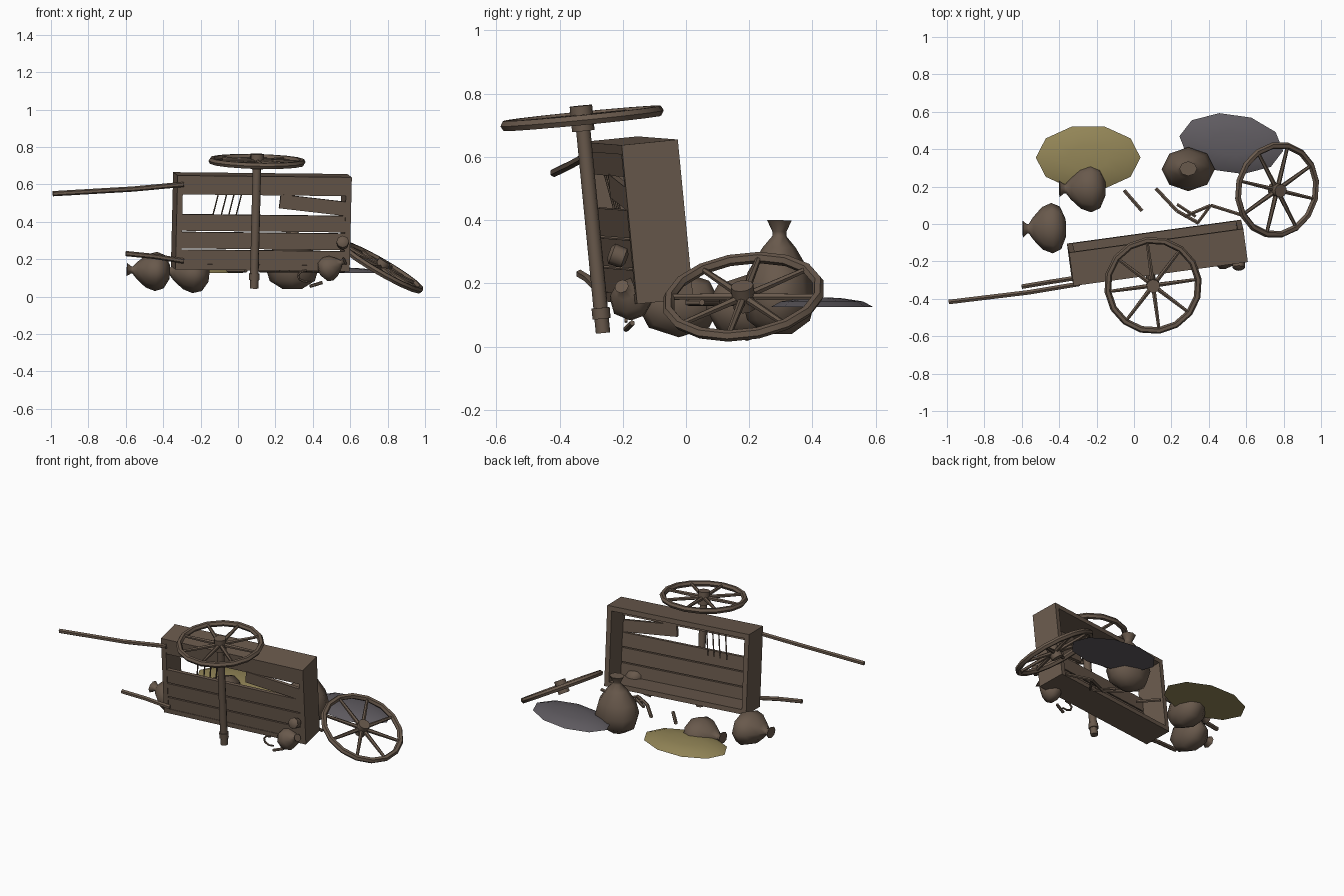
import bpy, bmesh
from math import radians, sin, cos, pi
from mathutils import Matrix, Vector

if "Cube" in bpy.data.objects:
    bpy.data.objects.remove(bpy.data.objects["Cube"])


def material(name, rgb):
    m = bpy.data.materials.new(name)
    m.use_nodes = True
    m.diffuse_color = (*rgb, 1)
    bsdf = m.node_tree.nodes["Principled BSDF"]
    bsdf.inputs["Base Color"].default_value = (*rgb, 1)
    bsdf.inputs["Roughness"].default_value = 0.9
    return m


BROWN = material("weathered brown", (0.14, 0.1, 0.072))
STRAW = material("straw yellow", (0.29, 0.235, 0.095))
GREY = material("ash grey", (0.115, 0.105, 0.118))
I = Matrix.Identity(4)


def finish(name, bm, mat=BROWN, matrix=I, smooth=True):
    bmesh.ops.recalc_face_normals(bm, faces=bm.faces)
    mesh = bpy.data.meshes.new(name)
    bm.to_mesh(mesh)
    bm.free()
    mesh.materials.append(mat)
    ob = bpy.data.objects.new(name, mesh)
    bpy.context.collection.objects.link(ob)
    ob.matrix_world = matrix
    if smooth:
        bpy.ops.object.select_all(action="DESELECT")
        ob.select_set(True)
        bpy.context.view_layer.objects.active = ob
        bpy.ops.object.shade_smooth_by_angle(angle=radians(50))
    return ob


def box(name, size, loc, frame=I, turn=0):
    bm = bmesh.new()
    bmesh.ops.create_cube(bm, size=1, matrix=Matrix.Diagonal((*size, 1)))
    local = Matrix.Translation(loc) @ Matrix.Rotation(turn, 4, "Y")
    return finish(name, bm, matrix=frame @ local, smooth=False)


def add_rod(bm, a, b, r0, r1, sides=8):
    a, b = Vector(a), Vector(b)
    m = Matrix.Translation((a + b) / 2) @ (b - a).to_track_quat("Z", "Y").to_matrix().to_4x4()
    bmesh.ops.create_cone(bm, cap_ends=True, segments=sides, radius1=r0,
                          radius2=r1, depth=(b - a).length, matrix=m)


def rods(name, pairs, r, frame=I, sides=6):
    bm = bmesh.new()
    for a, b in pairs:
        add_rod(bm, a, b, r, r, sides)
    return finish(name, bm, matrix=frame)


def path(name, points, r, frame=I):
    return rods(name, list(zip(points, points[1:])), r, frame)


def lathe(name, profile, matrix, sides=8, mat=BROWN):
    bm = bmesh.new()
    rings = [[bm.verts.new((r * cos(2 * pi * i / sides), r * sin(2 * pi * i / sides), z))
              for i in range(sides)] for r, z in profile]
    for lo, hi in zip(rings, rings[1:]):
        for i in range(sides):
            j = (i + 1) % sides
            bm.faces.new((lo[i], lo[j], hi[j], hi[i]))
    bm.faces.new(rings[0])
    bm.faces.new(rings[-1])
    return finish(name, bm, mat, matrix)


def wheel(name, radius, matrix):
    bm = bmesh.new()
    # rim: square-ish ring swept round the hub
    n, k, t = 16, 6, 0.018
    ring = [[bm.verts.new(((radius - t + t * cos(2 * pi * j / k)) * cos(2 * pi * i / n),
                           (radius - t + t * cos(2 * pi * j / k)) * sin(2 * pi * i / n),
                           t * sin(2 * pi * j / k))) for j in range(k)] for i in range(n)]
    for i in range(n):
        for j in range(k):
            a, b = ring[i], ring[(i + 1) % n]
            bm.faces.new((a[j], b[j], b[(j + 1) % k], a[(j + 1) % k]))
    # hub and spokes
    add_rod(bm, (0, 0, -0.04), (0, 0, 0.04), 0.036, 0.036, 10)
    for i in range(8):
        d = Vector((cos(i * pi / 4), sin(i * pi / 4), 0))
        add_rod(bm, d * 0.02, d * (radius - t), 0.013, 0.009, 6)
    return finish(name, bm, matrix=matrix)


# cart box lying on its side: local z is the cart's width, floor faces the front
CART = (Matrix.Translation((0.125, -0.154, 0.40)) @ Matrix.Rotation(radians(7.8), 4, "Z")
        @ Matrix.Rotation(radians(0.6), 4, "Y") @ Matrix.Rotation(radians(5.7), 4, "X"))
L, D, H, T = 0.94, 0.18, 0.505, 0.03
for side, label in ((1, "upper"), (-1, "lower")):
    box(label + "_side_board", (L, D, T), (0, 0, side * (H - T) / 2), CART)
for side, label in ((1, "tail"), (-1, "head")):
    box(label + "_board", (T, D, H - 2 * T), (side * (L - T) / 2, 0, 0), CART)
for i, z in enumerate((0.195, 0, -0.095, -0.19)):
    box(f"floor_plank_{i}", (L - 2 * T, 0.022, 0.088), (0, -D / 2 + 0.014, z), CART)
box("broken_plank", (0.37, 0.02, 0.075), (0.27, -D / 2 + 0.01, 0.1), CART, radians(6))

# axle, its bare end and the two wheels
AX = Vector((-0.05, -0.137, 0))
Z = Vector((0, 0, 1))
rods("axle", [(AX - Z * 0.345, AX + Z * 0.32)], 0.023, CART, 8)
rods("axle_collar", [(AX - Z * 0.30, AX - Z * 0.265)], 0.029, CART, 8)
wheel("upper_wheel", 0.262, CART @ Matrix.Translation(AX + Z * 0.337))
tilt = Vector((0.58, -0.14, 1)).to_track_quat("Z", "Y").to_matrix().to_4x4()
wheel("fallen_wheel", 0.26, Matrix.Translation((0.765, 0.182, 0.158)) @ tilt)

# draught shafts, one snapped short
path("long_shaft", [(-0.29, -0.32, 0.6), (-0.56, -0.365, 0.575), (-0.99, -0.417, 0.55)], 0.014)
path("broken_shaft", [(-0.29, -0.285, 0.19), (-0.45, -0.31, 0.215), (-0.6, -0.335, 0.23)], 0.014)

# sacks, each a unit-height lathe with a tied neck
SACK = [(0.16, 0), (0.38, 0.12), (0.45, 0.32), (0.38, 0.54), (0.2, 0.76),
        (0.085, 0.86), (0.085, 0.9), (0.15, 1)]


def sack(name, base, direction, length, wide, deep):
    m = Matrix.Translation(base) @ Vector(direction).to_track_quat("Z", "Y").to_matrix().to_4x4()
    return lathe(name, SACK, m @ Matrix.Diagonal((wide / 0.9, deep / 0.9, length, 1)))


sack("left_sack", (-0.365, -0.02, 0.13), (-1, -0.03, 0.06), 0.23, 0.27, 0.21)
sack("middle_sack", (-0.155, 0.195, 0.115), (-1, -0.03, 0.1), 0.245, 0.26, 0.21)
sack("standing_sack", (0.29, 0.292, 0.04), (0, 0.01, 1), 0.36, 0.285, 0.235)
sack("small_sack", (0.44, -0.16, 0.13), (0.75, -0.25, 0.35), 0.15, 0.14, 0.14)
lathe("loose_cup", [(0.015, -0.03), (0.032, -0.02), (0.034, 0.02), (0.02, 0.03)],
      Matrix.Translation((0.56, -0.215, 0.287)) @ Matrix.Rotation(radians(70), 4, "X"))


# spilled heaps, thin mounds on the ground
def heap(name, loc, wide, deep, turn, mat):
    m = (Matrix.Translation(loc) @ Matrix.Rotation(radians(turn), 4, "Z")
         @ Matrix.Diagonal((wide, deep, 1, 1)))
    return lathe(name, [(0.5, 0), (0.4, 0.018), (0.2, 0.028), (0.05, 0.031)], m, 10, mat)


heap("grain_heap", (-0.245, 0.355, 0.125), 0.56, 0.35, 0, STRAW)
heap("ash_heap", (0.52, 0.43, 0.125), 0.56, 0.32, -8, GREY)

# scattered sticks and tools
G = 0.14
rods("short_stick", [((-0.053, 0.18, G), (0.043, 0.07, G))], 0.011)
path("bent_stick", [(0.117, 0.19, G), (0.23, 0.07, G), (0.345, 0.005, G)], 0.011)
path("forked_stick", [(0.27, 0.04, G), (0.41, 0.1, G), (0.57, 0.05, G)], 0.01)
rods("stick_branch", [((0.41, 0.1, G), (0.34, 0.005, G)),
                      ((0.23, 0.105, G), (0.33, 0.04, G))], 0.009)
rods("fork_tines", [((x, -0.03, 0.02), (x + 0.03, -0.06, 0.17))
                    for x in (-0.27, -0.225, -0.185, -0.145)], 0.004, CART)
path("sickle_blade", [(0.365 + 0.045 * cos(a / 4), -0.19, 0.11 + 0.03 * sin(a / 4))
                      for a in range(6, 22, 3)], 0.006)
rods("sickle_handle", [((0.385, -0.19, 0.055), (0.45, -0.17, 0.075))], 0.009)
